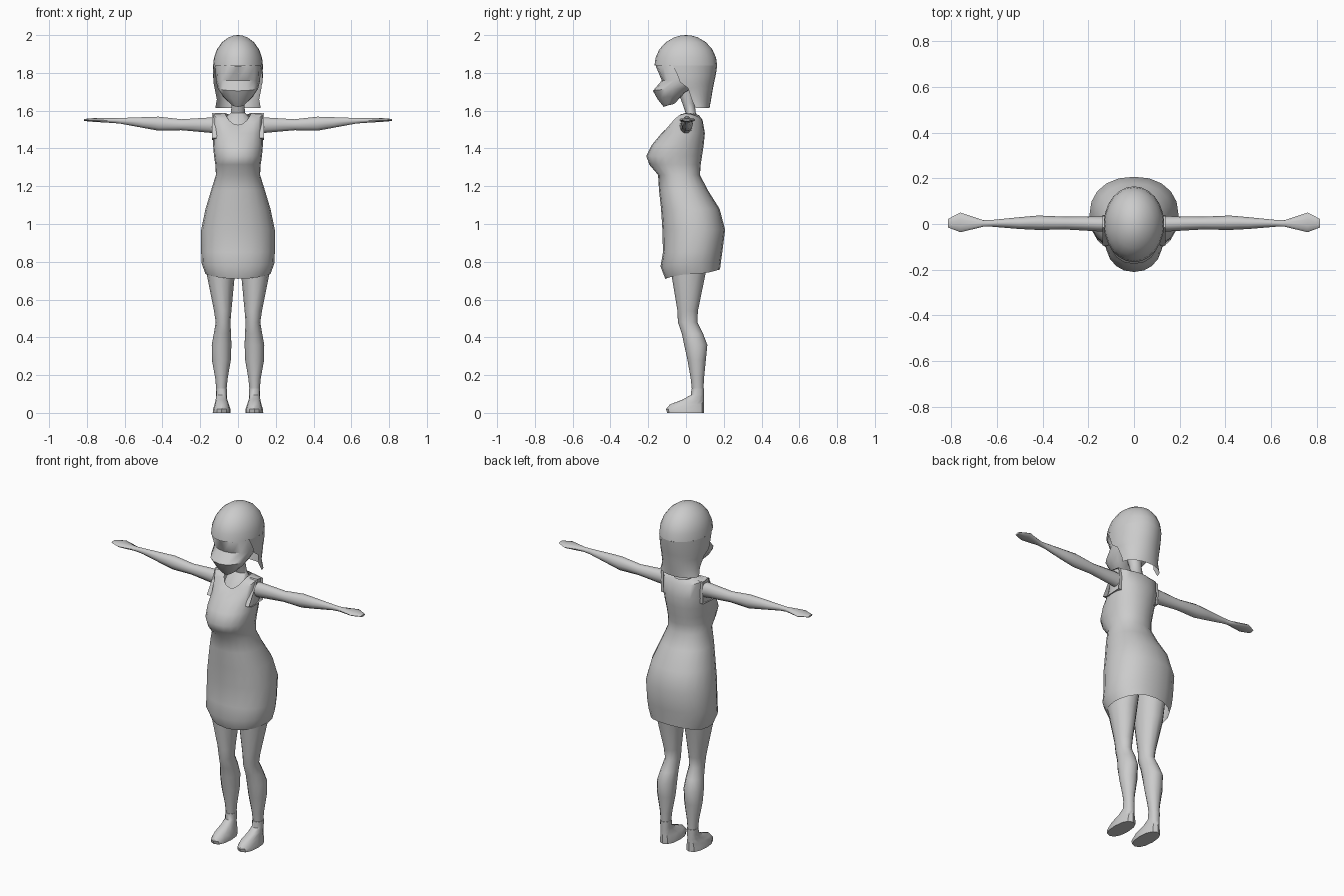
import bpy, bmesh
from math import sin, cos, pi, radians


def loft(name, rows, closed=True, cap0=False, cap1=False, mirror=False, angle=50):
    """Skin a list of equal-length point rows into one smooth-shaded object."""
    bm = bmesh.new()
    vr = [[bm.verts.new(p) for p in r] for r in rows]
    n = len(vr[0])
    for a, b in zip(vr, vr[1:]):
        for i in range(n if closed else n - 1):
            j = (i + 1) % n
            bm.faces.new((a[i], a[j], b[j], b[i]))
    if cap0:
        bm.faces.new(vr[0])
    if cap1:
        bm.faces.new(vr[-1])
    bmesh.ops.remove_doubles(bm, verts=bm.verts, dist=1e-5)
    bmesh.ops.recalc_face_normals(bm, faces=bm.faces)
    me = bpy.data.meshes.new(name)
    bm.to_mesh(me)
    bm.free()
    ob = bpy.data.objects.new(name, me)
    bpy.context.collection.objects.link(ob)
    if mirror:
        ob.modifiers.new("mirror", 'MIRROR').use_mirror_merge = False
    bpy.ops.object.select_all(action='DESELECT')
    ob.select_set(True)
    bpy.context.view_layer.objects.active = ob
    bpy.ops.object.shade_smooth_by_angle(angle=radians(angle))
    return ob


def spow(v, p):
    return (1 if v >= 0 else -1) * abs(v) ** (2 / p)


def ring(z, yf, yb, x0, x1, n=16, p=2.0):
    """Horizontal section; z may be (front, side, back) for a tilted ring."""
    zf, zs, zb = z if isinstance(z, tuple) else (z, z, z)
    pts = []
    for i in range(n):
        a = 2 * pi * i / n
        c, s = spow(cos(a), p), spow(sin(a), p)
        zz = zs + ((zb if s > 0 else zf) - zs) * s * s
        pts.append(((x0 + x1) / 2 + (x1 - x0) / 2 * c,
                    (yf + yb) / 2 + (yb - yf) / 2 * s, zz))
    return pts


# Dress: z, front y, back y, half width
dress = [
    ((.71, .735, .76), -.11, .18, .172),
    ((.775, .79, .80), -.135, .185, .192),
    (.85, -.122, .192, .195),
    (.97, -.125, .207, .195),
    (1.08, -.132, .178, .172),
    (1.18, -.143, .115, .142),
    (1.26, -.148, .074, .117),
    (1.315, -.195, .078, .12),
    (1.36, -.21, .085, .127),
    (1.42, -.18, .094, .132),
    (1.48, -.13, .10, .132),
    ((1.51, 1.585, 1.55), -.095, .088, .133),
    ((1.525, 1.588, 1.575), -.075, .07, .07),
]
loft("dress", [ring(z, f, b, -w, w, 20, 2.2) for z, f, b, w in dress])

# Cap sleeves: armhole outline extruded along x
hole = [(-.095, 1.455), (-.06, 1.445), (.035, 1.45), (.04, 1.52),
        (.035, 1.58), (-.015, 1.588), (-.04, 1.54)]
loft("sleeve", [[(x, y, z) for y, z in hole] for x in (.09, .137)],
     mirror=True, angle=30)

# Arms and hands: x, bottom z, top z, front y, back y
arm = [(.09, 1.475, 1.565, -.035, .035), (.16, 1.482, 1.565, -.032, .034),
       (.30, 1.495, 1.556, -.024, .032), (.42, 1.492, 1.57, -.026, .037),
       (.50, 1.507, 1.567, -.022, .03), (.62, 1.53, 1.562, -.012, .018),
       (.66, 1.534, 1.561, -.012, .017), (.76, 1.54, 1.562, -.036, .05),
       (.815, 1.545, 1.556, -.015, .022)]
loft("arm", [[(x, (f + b) / 2 + (b - f) / 2 * cos(pi * i / 5),
               (lo + hi) / 2 + (hi - lo) / 2 * sin(pi * i / 5)) for i in range(10)]
             for x, lo, hi, f, b in arm], cap0=True, cap1=True, mirror=True)

# Legs: z, front y, back y, inner x, outer x
leg = [(.11, .033, .092, .062, .114), (.18, .025, .095, .055, .12),
       (.28, .008, .105, .038, .138), (.36, -.01, .113, .035, .139),
       (.42, -.022, .09, .037, .128), (.48, -.043, .06, .04, .118),
       (.54, -.045, .063, .035, .127), (.72, -.075, .10, .018, .163),
       (.88, -.085, .13, .008, .17)]
loft("leg", [ring(*r, 12) for r in leg], cap1=True, mirror=True)

# Shoes
shoe = [(0, -.1, .095, .04, .134), (.02, -.106, .096, .04, .132),
        (.045, -.085, .095, .048, .124), (.072, -.015, .095, .057, .118),
        (.095, .026, .094, .059, .116), (.13, .029, .095, .059, .117)]
loft("shoe", [ring(*r, 12, 2.3) for r in shoe], cap0=True, cap1=True, mirror=True, angle=40)

# Neck with upper chest
neck = [(1.48, -.09, .07, .09), ((1.535, 1.565, 1.565), -.06, .065, .066),
        (1.588, -.002, .052, .037), (1.64, -.02, .045, .034), (1.72, -.05, .04, .042)]
loft("neck", [ring(z, f, b, -w, w, 12) for z, f, b, w in neck])

# Head
head = [((1.62, 1.632, 1.68), -.118, -.03, .036),
        ((1.66, 1.675, 1.70), -.15, .0, .08),
        ((1.705, 1.715, 1.72), -.175, .04, .106),
        (1.76, -.128, .10, .117), (1.835, -.160, .13, .121), (1.90, -.12, .12, .10)]
loft("head", [ring(z, f, b, -w, w, 16, 2.15) for z, f, b, w in head],
     cap0=True, cap1=True)

# Hair: domed cap
cap = [(a, ring(1.838 + .162 * sin(a), -.167 * cos(a), .165 * cos(a),
                -.132 * cos(a), .132 * cos(a), 24)) for a in
       [radians(d) for d in (0, 15, 32, 50, 68, 80, 90)]]
loft("hair_cap", [r for _, r in cap])

# Hair: curtain round the back: z, centre y, depth, half width, start angle
curtain = [(1.838, 0, .165, .132, -25), (1.79, 0, .158, .132, -17),
           (1.75, 0, .149, .13, -12), (1.72, .01, .133, .124, 0),
           (1.66, .03, .103, .112, 0), (1.615, .05, .075, .12, 0)]
rows = []
for z, yc, d, w, a0 in curtain:
    a0 = radians(a0)
    rows.append([(w * cos(t), yc + d * sin(t), z) for t in
                 [a0 + (pi - 2 * a0) * i / 16 for i in range(17)]])
loft("hair_back", rows, closed=False)
